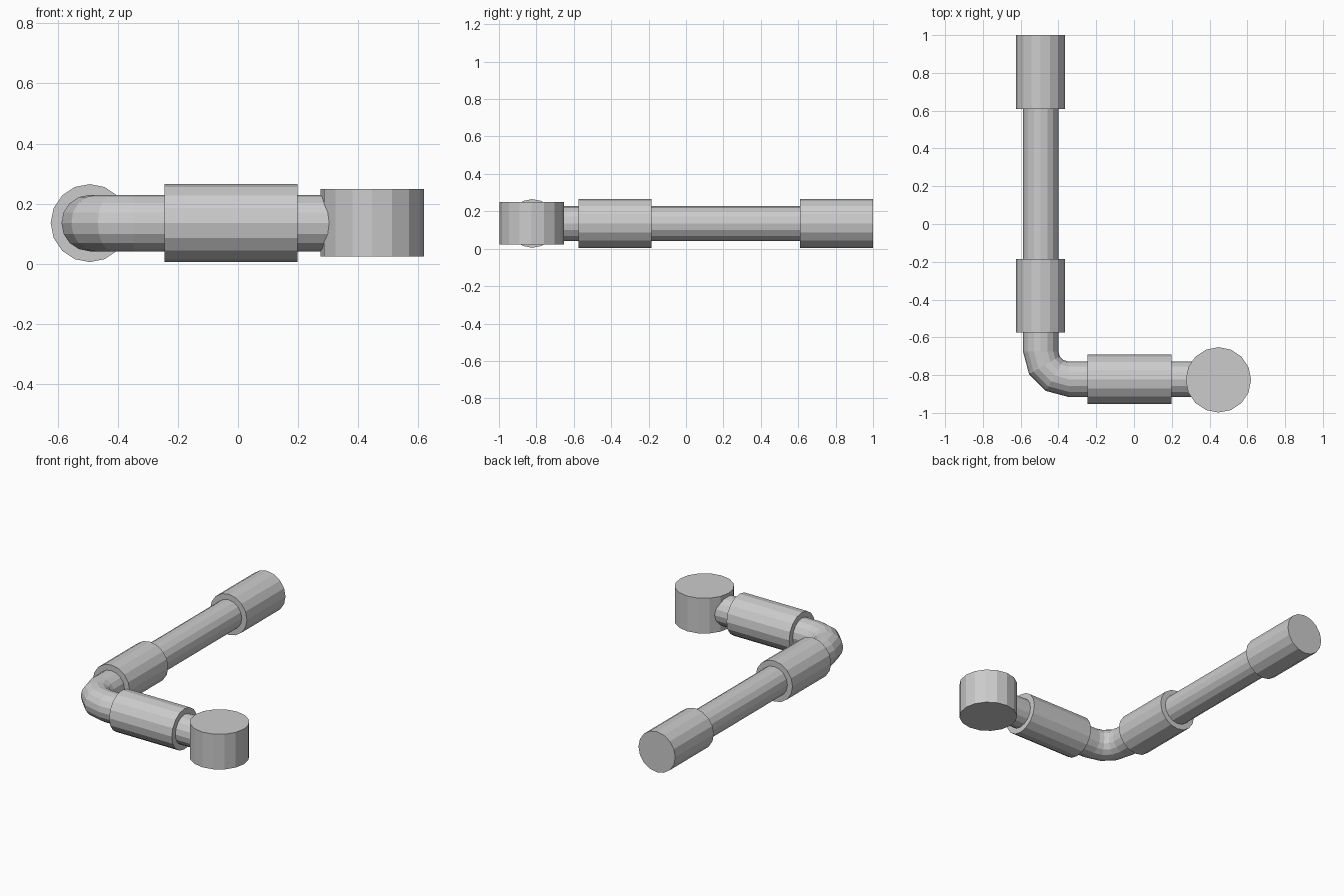
import bpy, bmesh
from math import sin, cos, pi, radians
from mathutils import Vector

if "Cube" in bpy.data.objects:
    bpy.data.objects.remove(bpy.data.objects["Cube"])

SIDES = 16
Z = 0.135                 # height of the pipe axis
PX, PY = -0.494, -0.822   # axis of the long run (x) and of the short run (y)
BEND = 0.148              # bend radius of the elbow


def add_object(name, bm):
    bmesh.ops.recalc_face_normals(bm, faces=bm.faces)
    mesh = bpy.data.meshes.new(name)
    bm.to_mesh(mesh)
    bm.free()
    obj = bpy.data.objects.new(name, mesh)
    bpy.context.collection.objects.link(obj)
    return obj


def sweep(name, stations, radius):
    """Capped tube through (centre, in-plane normal) stations; rings stand on z."""
    bm = bmesh.new()
    rings = []
    for centre, normal in stations:
        ring = []
        for i in range(SIDES):
            a = 2 * pi * i / SIDES
            offset = Vector(normal) * cos(a) + Vector((0, 0, 1)) * sin(a)
            ring.append(bm.verts.new(Vector(centre) + offset * radius))
        rings.append(ring)
    for r0, r1 in zip(rings, rings[1:]):
        for i in range(SIDES):
            j = (i + 1) % SIDES
            bm.faces.new((r0[i], r0[j], r1[j], r1[i]))
    bm.faces.new(rings[0])
    bm.faces.new(rings[-1])
    return add_object(name, bm)


# Thin pipe: long run, three-segment elbow, short run
cx, cy = PX + BEND, PY + BEND
stations = [((PX, 0.98, Z), (-1, 0, 0))]
for k in range(4):
    a = radians(180 + 30 * k)
    n = (cos(a), sin(a), 0)
    stations.append(((cx + BEND * n[0], cy + BEND * n[1], Z), n))
stations.append(((0.447, PY, Z), (0, -1, 0)))
sweep("bent_pipe", stations, 0.094)

# Thick sleeves on the long run
for name, y0, y1 in (("end_sleeve", 0.61, 1.0), ("middle_sleeve", -0.575, -0.185)):
    sweep(name, [((PX, y0, Z), (1, 0, 0)), ((PX, y1, Z), (1, 0, 0))], 0.13)

# Thick sleeve on the short run
sweep("short_run_sleeve", [((x, PY, Z), (0, 1, 0)) for x in (-0.245, 0.198)], 0.13)

# Upright drum at the end of the short run
bm = bmesh.new()
bmesh.ops.create_cone(bm, cap_ends=True, segments=SIDES,
                      radius1=0.173, radius2=0.173, depth=0.225)
drum = add_object("upright_drum", bm)
drum.location = (0.447, PY - 0.003, 0.136)
